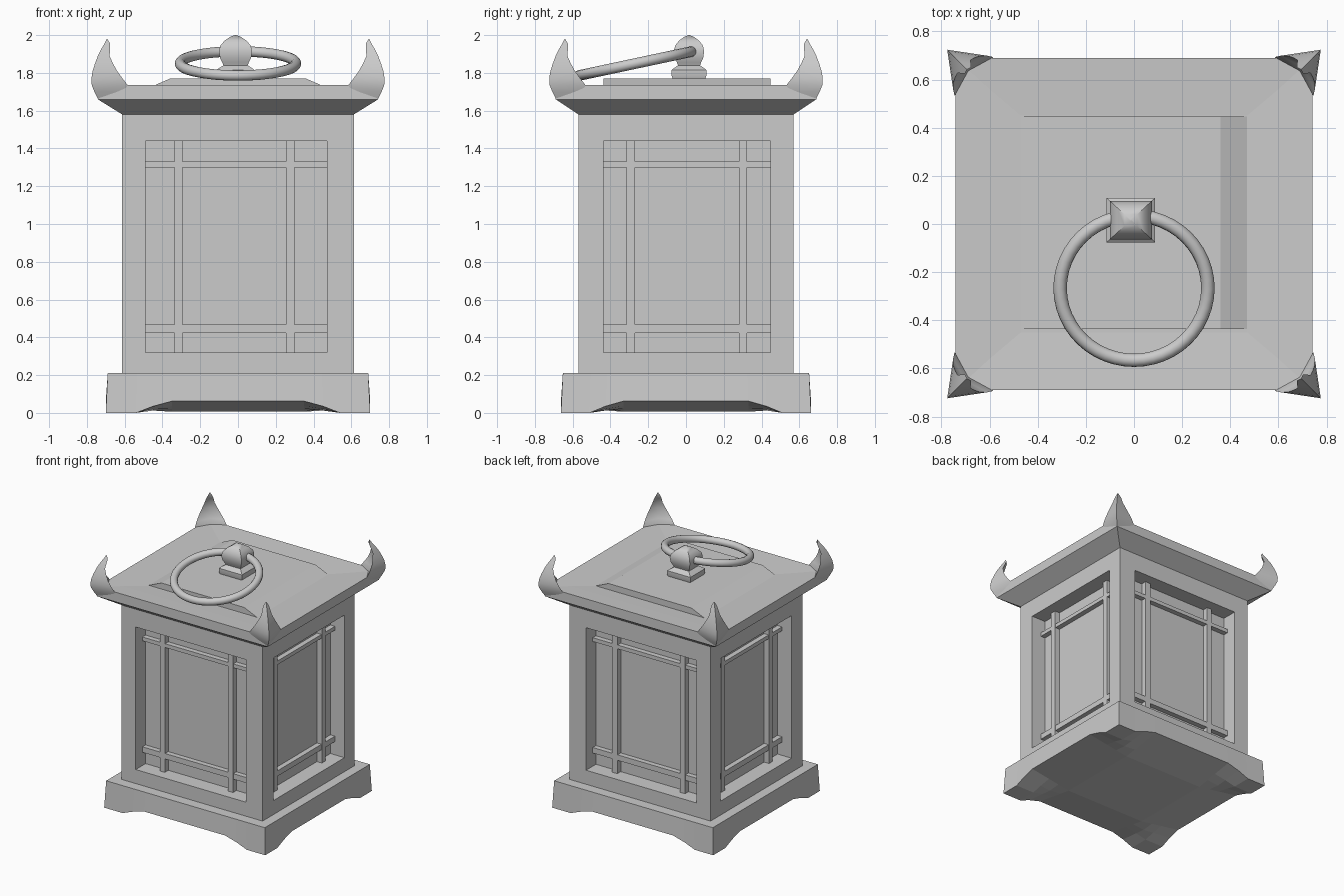
import bpy, bmesh, math

if "Cube" in bpy.data.objects:
    bpy.data.objects.remove(bpy.data.objects["Cube"])


def finish(name, bm, smooth=None):
    bmesh.ops.recalc_face_normals(bm, faces=bm.faces)
    me = bpy.data.meshes.new(name)
    bm.to_mesh(me)
    bm.free()
    ob = bpy.data.objects.new(name, me)
    bpy.context.collection.objects.link(ob)
    bpy.ops.object.select_all(action='DESELECT')
    ob.select_set(True)
    bpy.context.view_layer.objects.active = ob
    if smooth:
        bpy.ops.object.shade_smooth_by_angle(angle=math.radians(smooth))
    return ob


def add_box(bm, x, y, z):
    vs = bmesh.ops.create_cube(bm, size=1)['verts']
    for v in vs:
        for i, (lo, hi) in enumerate((x, y, z)):
            v.co[i] = hi if v.co[i] > 0 else lo


def skin(bm, rings):
    """Join closed rings of points and cap both ends."""
    vr = [[bm.verts.new(p) for p in r] for r in rings]
    for a, b in zip(vr, vr[1:]):
        for i in range(len(a)):
            j = (i + 1) % len(a)
            bm.faces.new((a[i], a[j], b[j], b[i]))
    bm.faces.new(vr[0][::-1])
    bm.faces.new(vr[-1])


def rect(hx, hy, z, cx=0, cy=0):
    return [(cx + sx * hx, cy + sy * hy, z)
            for sx, sy in ((-1, -1), (1, -1), (1, 1), (-1, 1))]


def lerp(t, pts):
    for (a, va), (b, vb) in zip(pts, pts[1:]):
        if t <= b:
            return va + (vb - va) * max(0, t - a) / (b - a)
    return pts[-1][1]


# Base: footed plinth with arched edges and a flat sunken underside
bm = bmesh.new()
steps = [-.70, -.54, -.45, -.35, .35, .45, .54, .70]
grid = []
for x in steps:
    row = []
    for y in steps:
        lo, hi = sorted((abs(x), abs(y)))
        arch = lerp(lo, [(0, .062), (.35, .062), (.45, .035), (.54, 0), (.7, 0)])
        z = arch * lerp(hi, [(0, .1), (.35, .1), (.70, 1)])
        row.append(bm.verts.new((x, y * .662 / .70, z)))
    grid.append(row)
n = len(steps) - 1
for i in range(n):
    for j in range(n):
        bm.faces.new((grid[i][j], grid[i][j + 1], grid[i + 1][j + 1], grid[i + 1][j]))
edges = [e for e in bm.edges if e.is_boundary]
out = bmesh.ops.extrude_edge_only(bm, edges=edges)['geom']
for v in [g for g in out if isinstance(g, bmesh.types.BMVert)]:
    v.co = (v.co.x * .985, v.co.y * .985, .21)
bmesh.ops.holes_fill(bm, edges=[e for e in bm.edges if e.is_boundary], sides=0)
finish("base", bm)

# Lantern body with a recessed window in each wall
HX, HY, DEPTH = .613, .57, .123
WX, WY, WZ = (-.49, .47), (-.436, .447), (.32, 1.44)
bm = bmesh.new()
add_box(bm, (-HX, HX), (-HY, HY), (.2, 1.585))
body = finish("body", bm)
bm = bmesh.new()
for s in (-1, 1):
    add_box(bm, WX, sorted((s * (HY - DEPTH), s * 1)), WZ)
    add_box(bm, sorted((s * (HX - DEPTH), s * 1)), WY, WZ)
cutter = finish("window_cutter", bm)
cutter.hide_render = True
mod = body.modifiers.new("windows", 'BOOLEAN')
mod.operation, mod.object, mod.solver = 'DIFFERENCE', cutter, 'EXACT'
bpy.context.view_layer.objects.active = body
bpy.ops.object.modifier_apply(modifier=mod.name)
bpy.data.objects.remove(cutter)

# Window bars
RAILS = ((.424, .467), (1.30, 1.33))
for s in (-1, 1):
    bm = bmesh.new()
    dy = sorted((s * (HY - .08), s * (HY - DEPTH - .005)))
    for x in ((-.335, -.293), (.254, .30)):
        add_box(bm, x, dy, WZ)
    for z in RAILS:
        add_box(bm, WX, sorted((s * (HY - .083), s * (HY - DEPTH - .005))), z)
    finish("front_bars" if s < 0 else "back_bars", bm)
    bm = bmesh.new()
    dx = sorted((s * (HX - .08), s * (HX - DEPTH - .005)))
    for y in ((-.315, -.27), (.28, .323)):
        add_box(bm, dx, y, WZ)
    for z in RAILS:
        add_box(bm, sorted((s * (HX - .083), s * (HX - DEPTH - .005))), WY, z)
    finish("left_bars" if s < 0 else "right_bars", bm)

# Roof: flared eave with a shallow dished top
bm = bmesh.new()
skin(bm, [rect(.613, .57, 1.58), rect(.742, .69, 1.66), rect(.742, .69, 1.735),
          rect(.60, .56, 1.728), rect(.47, .45, 1.722)])
finish("roof", bm)

# Raised panel on the roof: straight front and back, sloping sides
bm = bmesh.new()
prof = [(-.475, 1.72), (-.36, 1.77), (.36, 1.77), (.475, 1.72)]
skin(bm, [[(x, y, z) for x, z in prof] for y in (-.436, .447)])
finish("roof_panel", bm)

# Upturned roof corners: (z, outward offset, arm width)
HORN = [(1.66, 0, .10), (1.70, .02, .16), (1.735, .034, .19), (1.77, .036, .165),
        (1.81, .03, .13), (1.85, .017, .095), (1.89, .002, .062),
        (1.93, -.018, .045), (1.955, -.033, .03), (1.98, -.045, .003)]
bm = bmesh.new()
for sx in (-1, 1):
    for sy in (-1, 1):
        rings = []
        for z, o, w in HORN:
            x, y = .74 + o, .688 + o
            pts = [(x, y), (x - w, y - .15 * w), (x - .45 * w, y - .45 * w), (x - .15 * w, y - w)]
            rings.append([(sx * px, sy * py, z) for px, py in pts])
        skin(bm, rings)
finish("roof_corners", bm, 35)

# Square finial: (half width, z)
bm = bmesh.new()
FINIAL = [(.088, 1.76), (.098, 1.785), (.098, 1.815), (.085, 1.825), (.062, 1.84),
          (.068, 1.855), (.08, 1.88), (.085, 1.915), (.078, 1.945), (.055, 1.972),
          (.025, 1.992), (.003, 2.0)]
skin(bm, [rect(h * 1.03, h * .94, z, -.013, .016) for h, z in FINIAL])
finish("finial", bm, 35)

# Carrying ring resting through the finial
bpy.ops.mesh.primitive_torus_add(major_radius=.307, minor_radius=.028, major_segments=48,
                                 minor_segments=12, location=(0, -.266, 1.85),
                                 rotation=(math.radians(12), 0, 0))
ring = bpy.context.object
ring.name = "carrying_ring"
bpy.ops.object.shade_smooth_by_angle(angle=math.radians(50))
